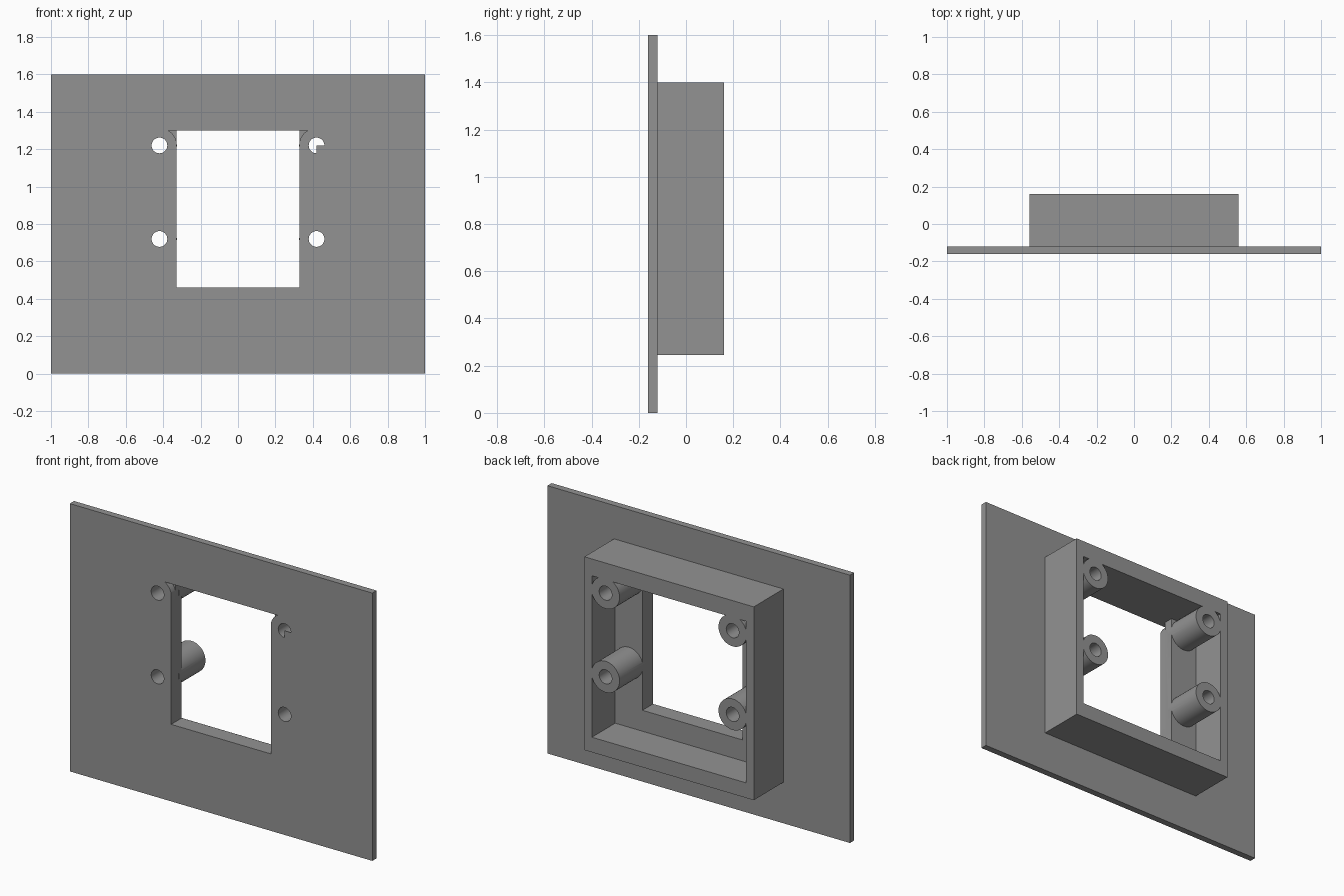
import bpy, bmesh, math

if "Cube" in bpy.data.objects:
    bpy.data.objects.remove(bpy.data.objects["Cube"])

FRONT, PLATE_BACK, FLOOR_BACK, BACK = -0.16, -0.12, -0.06, 0.16
OPEN_X, OPEN_BOTTOM, OPEN_TOP = 0.33, 0.46, 1.30
POST_X, POST_Z, POST_R, HOLE_R = 0.42, (0.72, 1.22), 0.093, 0.042

grey = bpy.data.materials.new("mid_grey")
grey.diffuse_color = (0.29, 0.29, 0.29, 1)
grey.use_nodes = True
grey.node_tree.nodes["Principled BSDF"].inputs["Base Color"].default_value = grey.diffuse_color


def prism(name, profile, y0, y1):
    """Extrude an (x, z) profile from y0 to y1."""
    bm = bmesh.new()
    face = bm.faces.new([bm.verts.new((x, y0, z)) for x, z in profile])
    new = bmesh.ops.extrude_face_region(bm, geom=[face])["geom"]
    bmesh.ops.translate(bm, vec=(0, y1 - y0, 0),
                        verts=[v for v in new if isinstance(v, bmesh.types.BMVert)])
    bmesh.ops.recalc_face_normals(bm, faces=bm.faces)
    mesh = bpy.data.meshes.new(name)
    bm.to_mesh(mesh)
    bm.free()
    mesh.materials.append(grey)
    obj = bpy.data.objects.new(name, mesh)
    bpy.context.collection.objects.link(obj)
    return obj


def rect(x, z0, z1):
    return [(-x, z0), (x, z0), (x, z1), (-x, z1)]


def arc(cx, cz, r, a0, a1, n):
    return [(cx + r * math.cos(a0 + (a1 - a0) * i / n),
             cz + r * math.sin(a0 + (a1 - a0) * i / n)) for i in range(n + 1)]


def circle(cx, cz, r, n=40):
    return arc(cx, cz, r, 0, math.tau, n)[:-1]


def combine(target, other, operation):
    """Apply a boolean and remove the second part."""
    mod = target.modifiers.new("cut", 'BOOLEAN')
    mod.operation, mod.solver, mod.object = operation, 'EXACT', other
    bpy.ops.object.select_all(action='DESELECT')
    bpy.context.view_layer.objects.active = target
    target.select_set(True)
    bpy.ops.object.modifier_apply(modifier=mod.name)
    bpy.data.objects.remove(other)


# Front plate, with the opening flaring round the upper posts
plate = prism("mounting_plate", rect(1.0, 0, 1.6), FRONT, PLATE_BACK)
a_side = math.pi - math.asin(math.sqrt(POST_R**2 - (POST_X - OPEN_X)**2) / POST_R)
a_top = math.pi - math.asin((OPEN_TOP - POST_Z[1]) / POST_R)
flare = arc(POST_X, POST_Z[1], POST_R, a_side, a_top, 8)
outline = [(-OPEN_X, OPEN_BOTTOM), (OPEN_X, OPEN_BOTTOM)] + flare
outline += [(-x, z) for x, z in reversed(flare)]
combine(plate, prism("opening", outline, FRONT - 0.1, PLATE_BACK + 0.1), 'DIFFERENCE')

# Rear box with a recessed cavity and a floor round the opening
box = prism("rear_box", rect(0.56, 0.245, 1.40), PLATE_BACK, BACK)
combine(box, prism("cavity", rect(0.51, 0.335, OPEN_TOP), FLOOR_BACK, BACK + 0.1), 'DIFFERENCE')
combine(box, prism("opening", rect(OPEN_X, OPEN_BOTTOM, OPEN_TOP),
                   PLATE_BACK - 0.1, FLOOR_BACK + 0.01), 'DIFFERENCE')

# Four screw posts with through holes
spots = [(s * POST_X, z) for s in (-1, 1) for z in POST_Z]
for x, z in spots:
    combine(box, prism("post", circle(x, z, POST_R), FLOOR_BACK - 0.03, BACK), 'UNION')
for part in (plate, box):
    for x, z in spots:
        combine(part, prism("hole", circle(x, z, HOLE_R), -0.4, 0.4), 'DIFFERENCE')

# Thin web over one quarter of the upper right hole
web = [(POST_X, POST_Z[1])] + arc(POST_X, POST_Z[1], HOLE_R, -math.pi / 2, 0, 10)
prism("hole_web", web, FRONT, FRONT + 0.004)

# Smooth round walls, sharp edges elsewhere
for part in (plate, box):
    bpy.ops.object.select_all(action='DESELECT')
    bpy.context.view_layer.objects.active = part
    part.select_set(True)
    bpy.ops.object.shade_smooth_by_angle(angle=math.radians(30))
